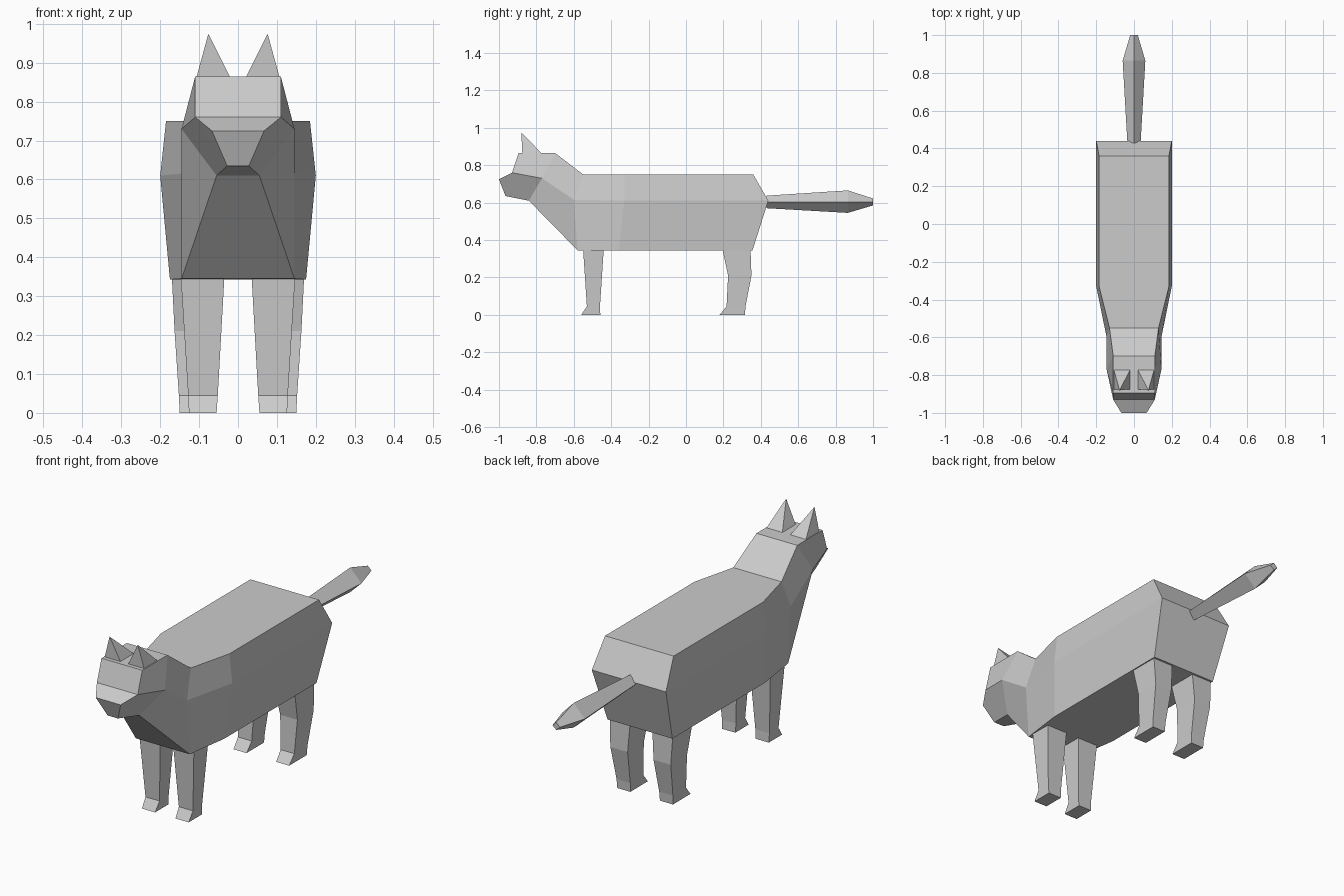
import bpy, bmesh

if "Cube" in bpy.data.objects:
    bpy.data.objects.remove(bpy.data.objects["Cube"])


def loft(name, rings, extra=None):
    """Skin a list of equal-length point rings and cap both ends."""
    bm = bmesh.new()
    loops = [[bm.verts.new(p) for p in ring] for ring in rings]
    n = len(loops[0])
    for a, b in zip(loops, loops[1:]):
        for i in range(n):
            j = (i + 1) % n
            bm.faces.new((a[i], a[j], b[j], b[i]))
    if extra:
        extra(bm, loops)
    else:
        bm.faces.new(loops[0])
        bm.faces.new(loops[-1])
    bmesh.ops.recalc_face_normals(bm, faces=bm.faces)
    mesh = bpy.data.meshes.new(name)
    bm.to_mesh(mesh)
    bm.free()
    obj = bpy.data.objects.new(name, mesh)
    bpy.context.collection.objects.link(obj)
    return obj


def mirrored(obj):
    mod = obj.modifiers.new("mirror", 'MIRROR')
    mod.use_axis[0] = True


def hex_ring(top, mid, bottom):
    half = [top, mid, bottom]
    return half + [(-x, y, z) for x, y, z in reversed(half)]


def box_ring(x0, x1, y0, y1, z):
    return [(x0, y0, z), (x1, y0, z), (x1, y1, z), (x0, y1, z)]


# Body, neck and head: hexagonal sections from rump to brow
body_rings = [
    hex_ring((.185, .36, .75), (.20, .44, .61), (.175, .355, .343)),
    hex_ring((.185, -.33, .75), (.20, -.33, .61), (.175, -.36, .343)),
    hex_ring((.13, -.55, .75), (.145, -.60, .615), (.145, -.58, .345)),
    hex_ring((.11, -.70, .865), (.145, -.77, .73), (.055, -.84, .61)),
    hex_ring((.11, -.895, .865), (.11, -.93, .76), (.028, -.965, .635)),
]


def rump_and_muzzle(bm, loops):
    t, m, b, b2, m2, t2 = loops[0]
    bm.faces.new((t, m, m2, t2))
    bm.faces.new((m, b, b2, m2))
    # forehead, then nose bridge, nose front and muzzle sides
    t, m, b, b2, m2, t2 = loops[-1]
    n = bm.verts.new((.067, -1, .725))
    n2 = bm.verts.new((-.067, -1, .725))
    bm.faces.new((t, m, m2, t2))
    bm.faces.new((m, n, n2, m2))
    bm.faces.new((n, b, b2, n2))
    bm.faces.new((m, b, n))
    bm.faces.new((m2, n2, b2))


loft("body_and_head", body_rings, rump_and_muzzle)

# Ears: four-sided spikes
tip = .0005
mirrored(loft("ears", [
    box_ring(.02, .107, -.875, -.77, .862),
    box_ring(.076 - tip, .076 + tip, -.88 - tip, -.88 + tip, .973),
]))

# Legs: tapered square sections with a paw (x inner, x outer, y front, y back, z)
legs = {
    "front_legs": [(.035, .147, -.55, -.44, .35), (.052, .128, -.53, -.46, .045),
                   (.055, .126, -.56, -.458, 0)],
    "back_legs": [(.06, .17, .195, .345, .35), (.07, .163, .225, .35, .21),
                  (.078, .152, .217, .318, .045), (.08, .15, .18, .315, 0)],
}
for name, sections in legs.items():
    mirrored(loft(name, [box_ring(*s) for s in sections]))

# Tail: diamond section (y, half width, bottom z, top z)
loft("tail", [[(w, y, .603), (0, y, hi), (-w, y, .603), (0, y, lo)]
              for y, w, lo, hi in [(.43, .035, .57, .637), (.865, .06, .545, .665),
                                   (1.0, .02, .585, .622)]])
